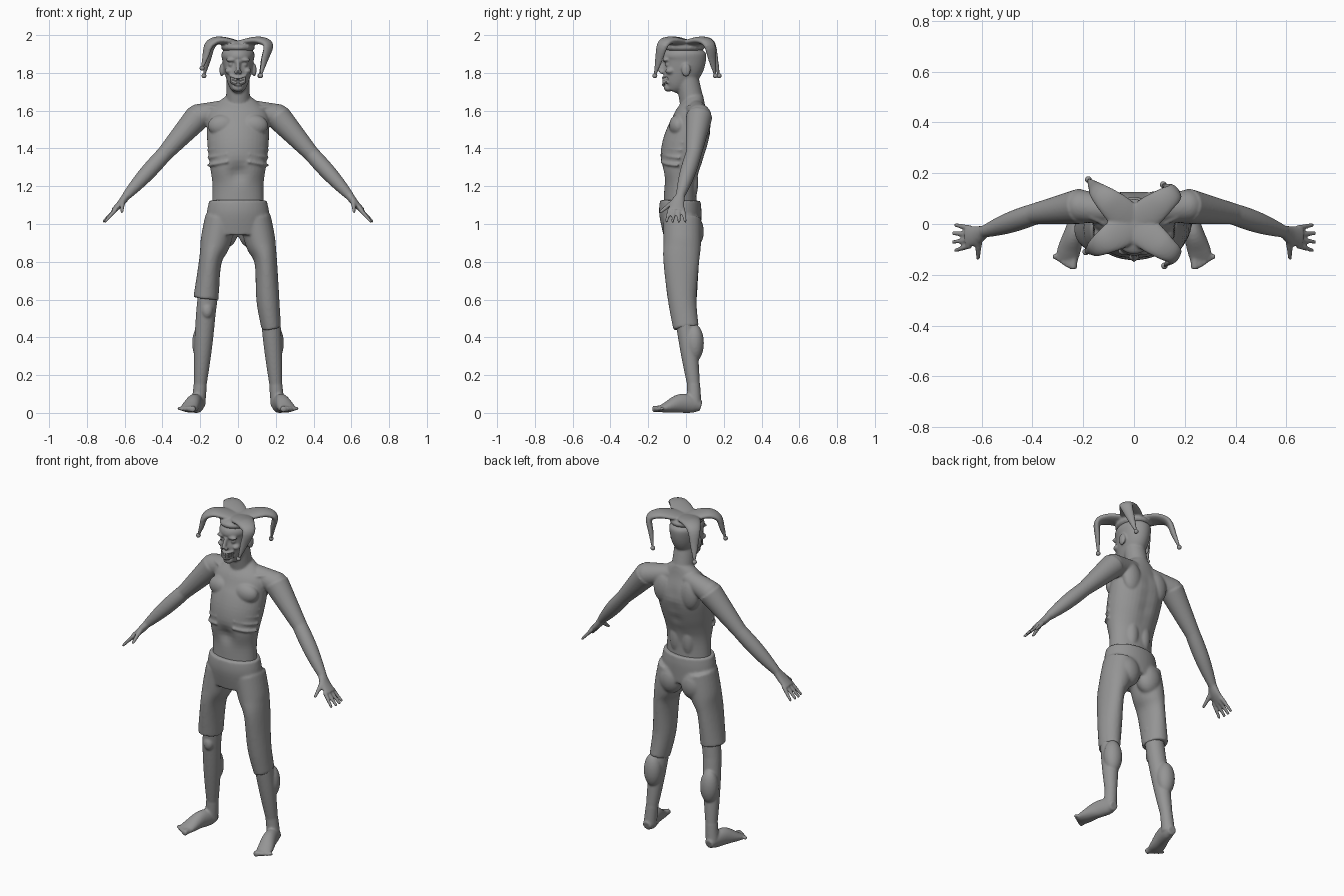
import bpy, bmesh, math
from mathutils import Matrix, Vector

default_cube = bpy.data.objects.get("Cube")
if default_cube:
    bpy.data.objects.remove(default_cube, do_unlink=True)

ACROSS, DEPTH, UP = Vector((1, 0, 0)), Vector((0, 1, 0)), Vector((0, 0, 1))

grey = bpy.data.materials.new("plain_grey")
grey.use_nodes = True
grey.diffuse_color = (.3, .3, .3, 1)
grey.node_tree.nodes["Principled BSDF"].inputs["Base Color"].default_value = grey.diffuse_color


def spline(rings, steps=5):
    """Smoothly fill in extra rings between the given ones."""
    result = []
    last = len(rings) - 1
    for i in range(last):
        before, after = rings[max(i - 1, 0)], rings[min(i + 2, last)]
        for k in range(steps):
            t = k / steps
            ring = []
            for a, b, c, d in zip(before, rings[i], rings[i + 1], after):
                leave, arrive = (c - a) / 2, (d - b) / 2
                ease = t * t * (3 - 2 * t)
                ring.append(b + (c - b) * ease + leave * t * (1 - t) ** 2 - arrive * t * t * (1 - t))
            result.append(ring)
    result.append(list(rings[last]))
    return result


def tube(bm, rings, side=ACROSS, flip=1, sides=24):
    """Loft ellipses (x, y, z, radius along side, optional other radius) along a path."""
    rings = spline([ring if len(ring) == 5 else (*ring, ring[-1]) for ring in rings])
    centres = [Vector((ring[0] * flip, ring[1], ring[2])) for ring in rings]
    last = len(rings) - 1
    angles = [math.tau * k / sides for k in range(sides)]
    loops = []
    for i, (*_, wide, deep) in enumerate(rings):
        tangent = (centres[min(i + 1, last)] - centres[max(i - 1, 0)]).normalized()
        u = (side - tangent * side.dot(tangent)).normalized()
        v = tangent.cross(u)
        loops.append([bm.verts.new(centres[i] + u * wide * math.cos(a) + v * deep * math.sin(a))
                      for a in angles])
    for low, high in zip(loops, loops[1:]):
        for k in range(sides):
            n = (k + 1) % sides
            bm.faces.new((low[k], low[n], high[n], high[k]))
    bm.faces.new(loops[0][::-1])
    bm.faces.new(loops[-1])


def limb(bm, start, end, thick, thin, swell=0, side=DEPTH, flip=1):
    """Tapered limb segment between two landmarks, swelling in the middle."""
    rings = []
    for k in range(5):
        t = k / 4
        radius = thick + (thin - thick) * t + swell * math.sin(math.pi * t)
        rings.append((*start.lerp(end, t), radius))
    tube(bm, rings, side, flip)


def trunk(bm, profile):
    """Loft centred sections given as (y, z, half width, half depth)."""
    tube(bm, [(0, *section) for section in profile], sides=40)


def blob(bm, centre, radii, flip=1):
    """Add an ellipsoid."""
    place = Matrix.Translation((centre[0] * flip, centre[1], centre[2]))
    bmesh.ops.create_uvsphere(bm, u_segments=20, v_segments=14, radius=1,
                              matrix=place @ Matrix.Diagonal((*radii, 1)))


def push(bm, centre, radius, amount):
    """Softly press the surface along y around a point."""
    centre = Vector(centre)
    for vert in bm.verts:
        vert.co.y += amount * math.exp(-((vert.co - centre).length / radius) ** 2)


def finish(bm, name, voxel=None, relax=4, smooth=True):
    bmesh.ops.recalc_face_normals(bm, faces=bm.faces)
    for face in bm.faces:
        face.smooth = smooth
    mesh = bpy.data.meshes.new(name)
    bm.to_mesh(mesh)
    bm.free()
    mesh.materials.append(grey)
    obj = bpy.data.objects.new(name, mesh)
    bpy.context.collection.objects.link(obj)
    if voxel:
        remesh = obj.modifiers.new("Blend", 'REMESH')
        remesh.mode = 'VOXEL'
        remesh.voxel_size = voxel
        remesh.use_smooth_shade = True
        soften = obj.modifiers.new("Soften", 'SMOOTH')
        soften.factor = .5
        soften.iterations = relax


# Torso, neck and head
body = bmesh.new()
trunk(body, [(-.03, 1.05, .14, .09), (-.03, 1.2, .135, .087), (-.03, 1.3, .147, .107),
             (-.01, 1.4, .16, .12), (.02, 1.5, .165, .115), (.03, 1.58, .16, .09),
             (.04, 1.64, .11, .06), (.04, 1.68, .06, .05)])
limb(body, Vector((0, .04, 1.6)), Vector((0, 0, 1.8)), .065, .06, side=ACROSS)
trunk(body, [(-.08, 1.71, .03, .03), (-.06, 1.74, .05, .065), (-.03, 1.8, .07, .1),
             (-.01, 1.86, .082, .113), (-.01, 1.91, .084, .11), (-.01, 1.96, .03, .04)])

# Hollows of the belly, spine, eye sockets and mouth
push(body, (0, -.14, 1.27), .05, .03)
for k in range(5):
    push(body, (0, .11, 1.2 + .08 * k), .04, -.012)
for s in (1, -1):
    push(body, (.036 * s, -.115, 1.845), .02, .02)
    push(body, (.025 * s, -.12, 1.757), .02, .012)

# Landmarks of the left limbs
collar, shoulder = Vector((.05, .05, 1.61)), Vector((.21, .07, 1.57))
elbow, wrist = Vector((.39, .04, 1.37)), Vector((.59, -.03, 1.15))
thigh, knee = Vector((.15, -.02, .7)), Vector((.17, -.01, .53))
ankle, heel = Vector((.2, .04, .15)), Vector((.21, .045, .04))

for s in (1, -1):
    # Chest, shoulder blade, back muscle, collarbone and ribs
    blob(body, (.08, -.04, 1.52), (.08, .05, .06), s)
    blob(body, (.09, .09, 1.53), (.06, .04, .09), s)
    blob(body, (.04, .03, 1.22), (.04, .035, .1), s)
    limb(body, Vector((.02, -.045, 1.6)), Vector((.17, .03, 1.62)), .01, .012, side=UP, flip=s)
    for k in range(4):
        rib = []
        for degrees in (70, 40, 10):
            angle = math.radians(degrees)
            rib.append((.16 * math.cos(angle), .008 * k - .018 - .12 * math.sin(angle),
                        1.34 + .04 * k - .03 * math.cos(angle), .008))
        tube(body, rib, UP, s)

    # Ear, brow, cheek, eye and nostril
    blob(body, (.086, 0, 1.815), (.012, .025, .035), s)
    blob(body, (.035, -.108, 1.868), (.03, .016, .01), s)
    blob(body, (.05, -.085, 1.81), (.02, .025, .016), s)
    blob(body, (.036, -.096, 1.845), (.015, .015, .015), s)
    blob(body, (.012, -.13, 1.803), (.01, .01, .01), s)

    # Arm and hand
    limb(body, collar, shoulder, .05, .065, flip=s)
    limb(body, shoulder, elbow, .07, .042, flip=s)
    blob(body, shoulder, (.065, .065, .065), s)
    limb(body, elbow, wrist, .042, .024, .008, flip=s)
    tube(body, [(*wrist, .025, .022), (.62, -.045, 1.11, .038, .019),
                (.66, -.05, 1.07, .042, .014)], DEPTH, s)
    for k in range(4):
        knuckle = Vector((.645, .023 * k - .085, 1.08))
        fingertip = Vector((.72 - .01 * abs(k - 1.5), .034 * k - .105, 1.01))
        limb(body, knuckle, fingertip, .012, .008, flip=s)
    limb(body, Vector((.61, -.05, 1.13)), Vector((.615, -.14, 1.06)), .016, .008, side=ACROSS, flip=s)

    # Leg and foot
    limb(body, thigh, knee, .055, .052, side=ACROSS, flip=s)
    limb(body, knee, ankle, .052, .034, .004, ACROSS, s)
    blob(body, (.19, .045, .37), (.053, .05, .1), s)
    blob(body, (.163, -.05, .54), (.03, .025, .04), s)
    limb(body, ankle, heel, .035, .037, side=ACROSS, flip=s)
    tube(body, [(.21, .08, .035, .025), (.213, .04, .045, .035, .045), (.233, -.03, .05, .04, .05),
                (.255, -.1, .03, .046, .03), (.265, -.14, .02, .044, .016)], ACROSS, s)
    for k in range(5):
        x = .24 + .018 * k
        size = .016 - .002 * k
        limb(body, Vector((x, -.12, .024)), Vector((x, .01 * k - .178, .02)), size + .002, size,
             side=ACROSS, flip=s)

# Nose, chin and lips
limb(body, Vector((0, -.118, 1.86)), Vector((0, -.14, 1.806)), .009, .013, side=ACROSS)
blob(body, (0, -.093, 1.72), (.03, .025, .02))


def grin(x, y, z):
    """Point on the curved line of the mouth."""
    return x, y + 12 * x * x, z + 8 * x * x


for lip in (1.772, 1.738):
    tube(body, [(*grin(k * .022, -.124, lip), .006) for k in range(-2, 3)], UP)
finish(body, "body", .006, 5)

# Teeth
teeth = bmesh.new()
for row in (1.764, 1.749):
    for k in range(-5, 6):
        place = Matrix.Translation(grin(k * .0075, -.118, row))
        bmesh.ops.create_cube(teeth, size=1, matrix=place @ Matrix.Diagonal((.0065, .012, .013, 1)))
finish(teeth, "teeth", smooth=False)

# Torn trousers, one leg shorter than the other
trousers = bmesh.new()
trunk(trousers, [(-.03, 1.125, .152, .107), (-.03, 1.06, .165, .112), (-.02, .95, .17, .1)])
upper_leg = [(.09, -.02, 1.03, .085, .1), (.12, -.02, .9, .08, .1), (.147, -.025, .8, .06, .095)]
long_leg = [(.158, -.02, .6, .061, .076), (.176, 0, .45, .052, .068)]
short_leg = [(.17, -.02, .605, .067, .078)]
tube(trousers, upper_leg + long_leg)
tube(trousers, upper_leg + short_leg, flip=-1)
for s in (1, -1):
    blob(trousers, (.075, .035, .96), (.075, .06, .09), s)
finish(trousers, "trousers", .008)

# Four-horned cap with bells
cap, bells = bmesh.new(), bmesh.new()
crown = Vector((0, 0, 1.95))
blob(cap, (0, -.01, 1.935), (.09, .11, .034))
horns = [((-.155, -.095), (-.19, -.11, 1.825)), ((-.145, .13), (-.18, .175, 1.785)),
         ((.16, -.125), (.12, -.165, 1.785)), ((.16, .125), (.115, .155, 1.785))]
for bend, tip in horns:
    bend, tip = Vector((*bend, 1.945)), Vector(tip)
    arch = UP * .025
    across = UP.cross(bend - crown).normalized()
    tube(cap, [(*crown, .06, .015), (*(crown.lerp(bend, .4) + arch * .7), .062, .02),
               (*(crown.lerp(bend, .75) + arch), .05, .02), (*bend, .036, .018),
               (*bend.lerp(tip, .5), .022, .014), (*tip, .006)], across)
    blob(bells, tip, (.013, .013, .013))
finish(cap, "horned_cap", .006, 3)
finish(bells, "cap_bells")
